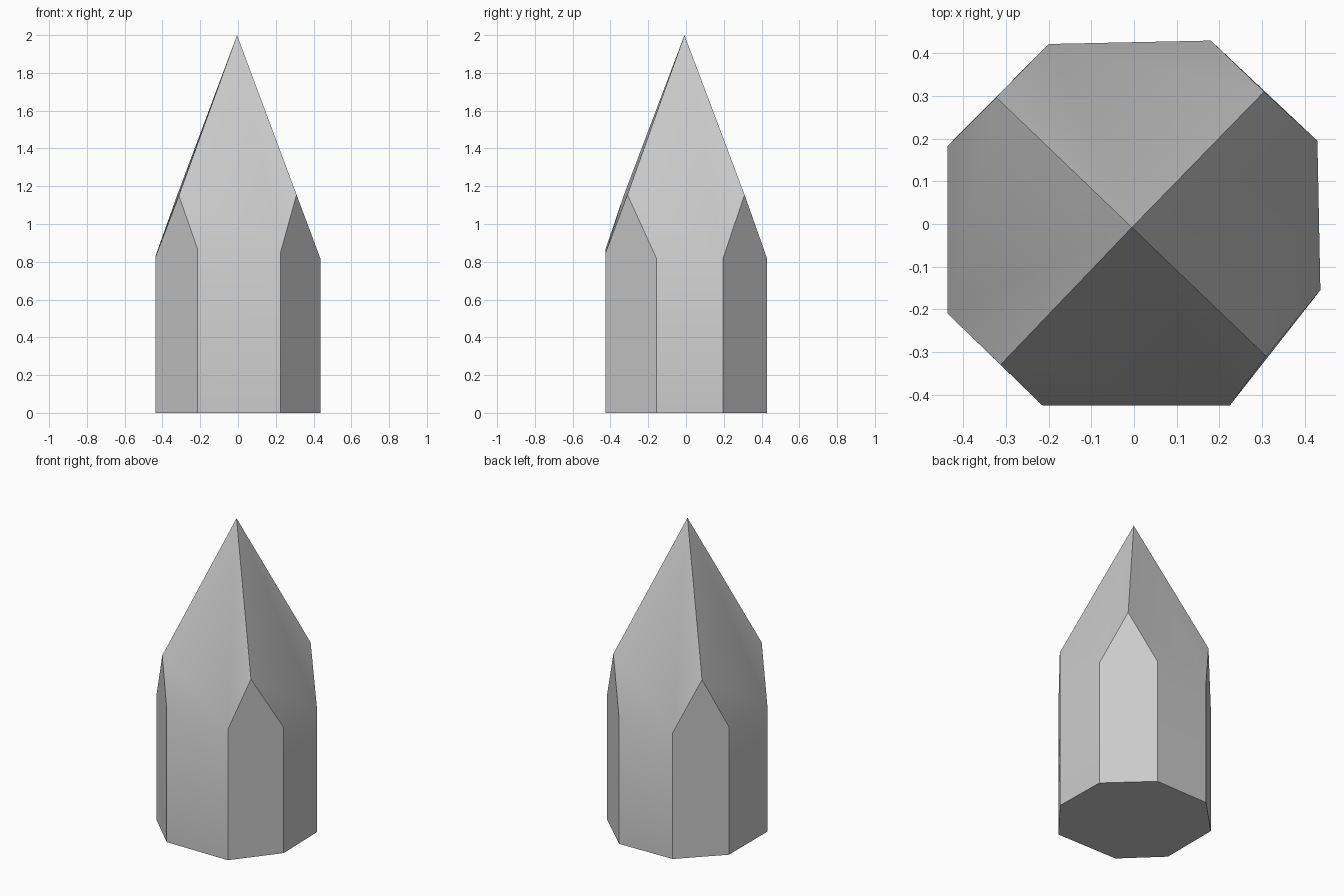
import bpy
import bmesh
import math

cube = bpy.data.objects.get("Cube")
if cube:
    bpy.data.objects.remove(cube, do_unlink=True)

# Plain grey stone
stone = bpy.data.materials.new("grey stone")
stone.use_nodes = True
grey = (0.6, 0.6, 0.6, 1)
stone.diffuse_color = grey
stone.node_tree.nodes["Principled BSDF"].inputs["Base Color"].default_value = grey

# Slightly uneven eight-sided outline, counter-clockwise, with shoulder heights
outline = [(-0.215, -0.425, 0.87), (0.225, -0.425, 0.85),
           (0.437, -0.155, 0.815), (0.43, 0.195, 0.815),
           (0.18, 0.43, 0.815), (-0.2, 0.422, 0.82),
           (-0.437, 0.183, 0.83), (-0.437, -0.21, 0.825)]
# Top points of the four cut corners
corner_tops = [(0.31, -0.31, 1.155), (0.305, 0.31, 1.155),
               (-0.323, 0.297, 1.15), (-0.313, -0.33, 1.15)]

bm = bmesh.new()
base = [bm.verts.new((x, y, 0)) for x, y, z in outline]
shoulder = [bm.verts.new(p) for p in outline]
corners = [bm.verts.new(p) for p in corner_tops]
apex = bm.verts.new((-0.005, -0.008, 2))

bm.faces.new(base[::-1])
for side in range(4):
    a, b = 2 * side, 2 * side + 1
    c = (b + 1) % 8
    # Broad wall, its sloping point, and the pointed cut corner beside it
    bm.faces.new((base[a], base[b], shoulder[b], shoulder[a]))
    bm.faces.new((shoulder[a], shoulder[b], corners[side], apex, corners[side - 1]))
    bm.faces.new((base[b], base[c], shoulder[c], corners[side], shoulder[b]))
bmesh.ops.recalc_face_normals(bm, faces=bm.faces)

mesh = bpy.data.meshes.new("crystal")
bm.to_mesh(mesh)
bm.free()
mesh.materials.append(stone)
crystal = bpy.data.objects.new("crystal", mesh)
bpy.context.collection.objects.link(crystal)

# Soft bend between wall and point, sharp elsewhere
bpy.ops.object.select_all(action="DESELECT")
crystal.select_set(True)
bpy.context.view_layer.objects.active = crystal
bpy.ops.object.shade_smooth_by_angle(angle=math.radians(30))
